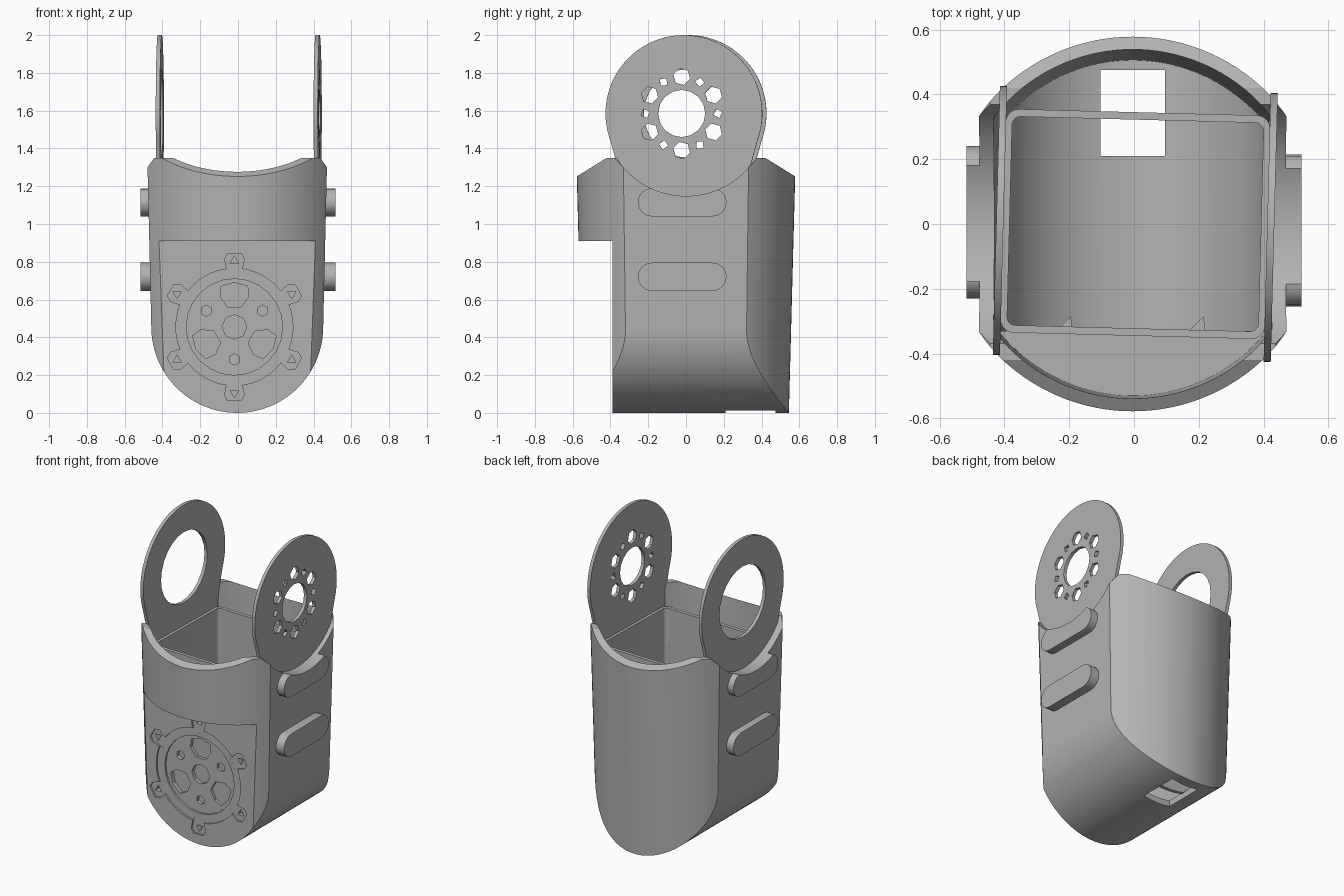
import bpy, bmesh
from math import cos, sin, pi, radians

cube = bpy.data.objects.get("Cube")
if cube:
    bpy.data.objects.remove(cube)

grey = bpy.data.materials.new("plain_grey")
grey.use_nodes = True
grey.diffuse_color = (0.45, 0.45, 0.45, 1)
grey.node_tree.nodes["Principled BSDF"].inputs["Base Color"].default_value = (0.45, 0.45, 0.45, 1)


def arc(c, r, n, start=0, sweep=360):
    """Points on a circle, or on an open arc when the sweep is partial."""
    steps = n if sweep == 360 else n - 1
    angles = [radians(start + sweep * i / steps) for i in range(n)]
    return [(c[0] + r * cos(a), c[1] + r * sin(a)) for a in angles]


def turned(points, c, degrees):
    """Turn points given around the origin and move them to c."""
    a = radians(degrees)
    return [(c[0] + u * cos(a) - v * sin(a), c[1] + u * sin(a) + v * cos(a)) for u, v in points]


def prism(name, points, axis, lo, hi):
    """Extrude a 2D outline along the x, y or z axis."""
    place = {"x": lambda u, v, t: (t, u, v), "y": lambda u, v, t: (u, t, v), "z": lambda u, v, t: (u, v, t)}[axis]
    bm = bmesh.new()
    ends = [[bm.verts.new(place(u, v, t)) for u, v in points] for t in (lo, hi)]
    for end in ends:
        bm.faces.new(end)
    for i in range(len(points)):
        j = (i + 1) % len(points)
        bm.faces.new((ends[0][i], ends[0][j], ends[1][j], ends[1][i]))
    bmesh.ops.recalc_face_normals(bm, faces=bm.faces)
    mesh = bpy.data.meshes.new(name)
    bm.to_mesh(mesh)
    bm.free()
    mesh.materials.append(grey)
    obj = bpy.data.objects.new(name, mesh)
    bpy.context.collection.objects.link(obj)
    return obj


def box(name, x0, x1, y0, y1, z0, z1):
    return prism(name, [(x0, y0), (x1, y0), (x1, y1), (x0, y1)], "z", z0, z1)


def combine(obj, tool, operation="DIFFERENCE", keep=False):
    """Apply a boolean and drop the tool unless it is needed again."""
    bpy.context.view_layer.objects.active = obj
    mod = obj.modifiers.new("cut", "BOOLEAN")
    mod.object, mod.operation, mod.solver = tool, operation, "EXACT"
    bpy.ops.object.modifier_apply(modifier=mod.name)
    if not keep:
        bpy.data.objects.remove(tool)


def u_profile(d, top):
    """Round-bottomed upright outline, inset by d."""
    right = [(0.475 - d, top - 0.05), (0.44 - d, top)]
    return arc((0, 0.455), 0.455 - d, 49, 180, 180) + right + [(-x, z) for x, z in reversed(right)]


def housing(name, d, top, front, shelf):
    """Tapered round tower trimmed to the U outline, with its lower front cut flat."""
    solid = prism(name, u_profile(d, top), "y", -0.8, 0.8)
    cone_height = 1.8
    bpy.ops.mesh.primitive_cone_add(vertices=128, radius1=0.542 - d, radius2=0.59 - d,
                                    depth=cone_height, location=(0, 0, cone_height / 2 - 0.1))
    combine(solid, bpy.context.object, "INTERSECT")
    combine(solid, box("front_cutter", -1, 1, -1, front, -1, shelf))
    return solid


# Outer shell, hollowed out
shell = housing("shell", 0, 1.35, -0.39, 0.91)
combine(shell, housing("cavity", 0.04, 1.65, -0.33, 0.95))

# Rim sloping down to the front and the back
for s in (-1, 1):
    combine(shell, prism("rim_cutter", [(s * 0.8, 1.114), (s * 0.42, 1.35), (s * 0.8, 1.6)], "x", -1, 1))

# Cable opening in the floor at the back
combine(shell, box("opening_cutter", -0.1, 0.1, 0.21, 0.475, -0.1, 0.12))

# Round motor recess in the front face
hub = (-0.015, 0.455)
FACE = -0.39


def recess(points, depth):
    combine(shell, prism("recess_cutter", points, "y", FACE - 0.1, FACE + depth))


recess(arc(hub, 0.31, 48), 0.012)
recess(arc(hub, 0.255, 24), 0.025)
recess(arc(hub, 0.065, 8), 0.052)
tab = [(0.28, -0.035), (0.36, -0.052), (0.39, -0.035), (0.39, 0.035), (0.36, 0.052), (0.28, 0.035)]
half = [(0.105, 0.035), (0.16, 0.075), (0.215, 0.07)]
lobe = [(u, -v) for u, v in half] + [(0.235, 0)] + half[::-1]
for k in range(6):
    angle = 90 + 60 * k
    recess(turned(tab, hub, angle), 0.0125)
    recess(turned(arc((0.35, 0), 0.026, 3), hub, angle), 0.045)
    if k % 2 == 0:
        recess(turned(lobe, hub, angle), 0.051)
    else:
        recess(turned(arc((0.172, 0), 0.03, 6), hub, angle), 0.05)

# Two rounded pads on each side
pads = []
for side, s, y in (("left", 1, -0.02), ("right", -1, 0.005)):
    for level, z in (("lower", 0.72), ("upper", 1.115)):
        outline = arc((y + 0.16, z), 0.075, 9, -90, 180) + arc((y - 0.16, z), 0.075, 9, 90, 180)
        pads.append(prism(side + "_" + level + "_pad", outline, "x", *sorted((s * 0.45, s * 0.517))))

# Clearance for the ears, cut from the shell and the pads
pivot = (0, 1.585)
clearance = prism("clearance_cutter", arc(pivot, 0.437, 96), "x", -1, 1)
for obj in [shell] + pads:
    combine(obj, clearance, keep=True)
bpy.data.objects.remove(clearance)


# Thin rectangular inner frame
def rounded(hx, hy, r):
    points = []
    for k, (sx, sy) in enumerate(((1, 1), (-1, 1), (-1, -1), (1, -1))):
        points += arc((sx * (hx - r), sy * (hy - r)), r, 6, 90 * k, 90)
    return points


frame = prism("inner_frame", rounded(0.408, 0.345, 0.04), "z", 0, 1.2)
combine(frame, prism("frame_cutter", rounded(0.388, 0.322, 0.025), "z", -1, 2))
combine(frame, prism("frame_trim", u_profile(0.03, 1.6), "y", -1, 1), "INTERSECT")

# Ears: round plates that narrow down to the frame
ear_outline = arc(pivot, 0.415, 81, -20, 220) + [(-0.345, 1.28), (-0.34, 1.0), (0.34, 1.0), (0.345, 1.28)]
left_ear = prism("left_ear", ear_outline, "x", 0.407, 0.429)
right_ear = prism("right_ear", ear_outline, "x", -0.429, -0.407)
combine(right_ear, prism("bearing_cutter", arc(pivot, 0.235, 24), "x", -1, 0))

# Ring of holes in the left ear
centre = (-0.012, 1.585)
holes = [arc(centre, 0.125, 16)]
for k in range(6):
    holes.append(turned(arc((0.195, 0), 0.046, 6, 15), centre, 30 + 60 * k))
    holes.append(turned(arc((0.192, 0), 0.025, 4, 20), centre, 60 * k))
for hole in holes:
    combine(left_ear, prism("hole_cutter", hole, "x", 0, 1))

# Small lugs on the inside of the front wall
lugs = [prism("lug", [(x - 0.025, -0.33), (x + 0.025, -0.33), (x + 0.02, -0.285)], "z", 0.3, 0.4)
        for x in (-0.215, 0.195)]

# The inner bracket sits slightly turned inside the shell
for obj in [frame, left_ear, right_ear]:
    obj.rotation_euler.z = radians(-1.5)
    obj.location.x = 0.004
shell.location.x = -0.004

# Smooth curved surfaces, keeping edges sharp
bpy.ops.object.select_all(action="DESELECT")
for obj in [shell, frame, left_ear, right_ear] + pads + lugs:
    obj.select_set(True)
bpy.context.view_layer.objects.active = shell
bpy.ops.object.shade_smooth_by_angle(angle=radians(25))
